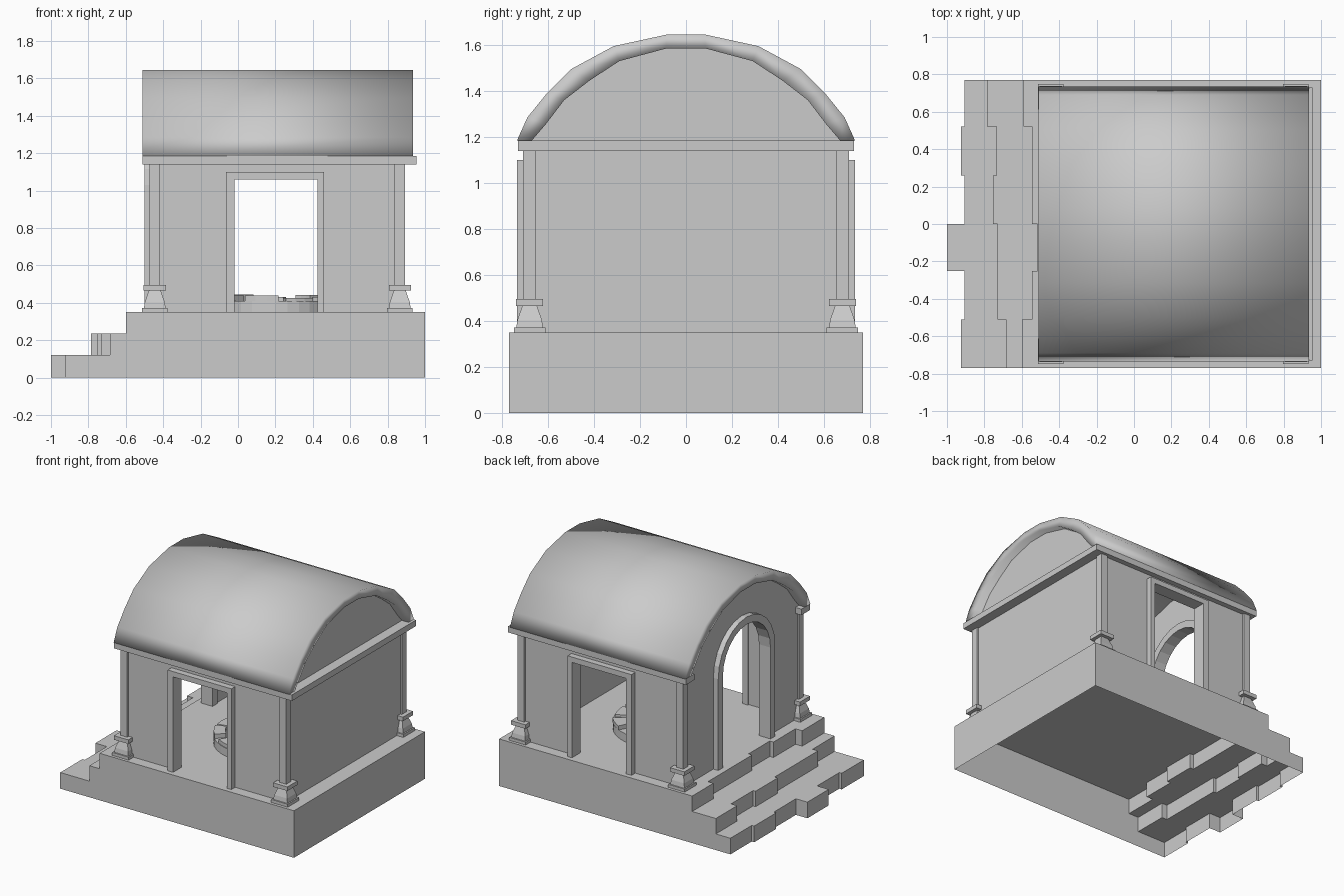
import bpy, bmesh, math, random

if "Cube" in bpy.data.objects:
    bpy.data.objects.remove(bpy.data.objects["Cube"])

random.seed(4)


def finish(name, bm):
    bmesh.ops.remove_doubles(bm, verts=bm.verts, dist=1e-5)
    bmesh.ops.recalc_face_normals(bm, faces=bm.faces)
    mesh = bpy.data.meshes.new(name)
    bm.to_mesh(mesh)
    bm.free()
    ob = bpy.data.objects.new(name, mesh)
    bpy.context.collection.objects.link(ob)
    return ob


def slab(name, pts, axis, a, b):
    """Extrude a 2D outline (u, z) along x or y from a to b."""
    bm = bmesh.new()
    place = (lambda p, t: (t, p[0], p[1])) if axis == 'x' else (lambda p, t: (p[0], t, p[1]))
    lo = [bm.verts.new(place(p, a)) for p in pts]
    hi = [bm.verts.new(place(p, b)) for p in pts]
    bm.faces.new(lo)
    bm.faces.new(hi[::-1])
    n = len(pts)
    for i in range(n):
        j = (i + 1) % n
        bm.faces.new((lo[i], hi[i], hi[j], lo[j]))
    return finish(name, bm)


def rect(u0, u1, z0, z1):
    return [(u0, z0), (u1, z0), (u1, z1), (u0, z1)]


def mirror_half(half):
    return half + [(-u, z) for u, z in reversed(half)]


def arch(r, spring=1.03, n=12):
    return [(-r, F)] + [(-r * math.cos(math.pi * i / n), spring + r * math.sin(math.pi * i / n))
                        for i in range(n + 1)] + [(r, F)]


F = 0.35  # floor height

# Stepped platform: hollow height field, three tiers with uneven edges per strip
ys = [-0.77, -0.51, -0.25, 0.0, 0.26, 0.52, 0.77]
tiers = [(-0.925, -0.685, -0.6), (-0.905, -0.73, -0.545), (-1.0, -0.73, -0.515),
         (-0.905, -0.755, -0.545), (-0.925, -0.735, -0.545), (-0.905, -0.785, -0.59)]
xs = sorted({x for t in tiers for x in t} | {1.0})


def height(i, j):
    if not (0 <= i < len(xs) - 1 and 0 <= j < 6):
        return 0.0
    mid = (xs[i] + xs[i + 1]) / 2
    return (0.0, 0.12, 0.235, F)[sum(mid > t for t in tiers[j])]


bm = bmesh.new()


def quad(*pts):
    bm.faces.new([bm.verts.new(p) for p in pts])


for i in range(len(xs)):
    for j in range(7):
        h, hx, hy = height(i, j), height(i - 1, j), height(i, j - 1)
        x, y = xs[i], ys[j]
        if h:
            quad((x, y, h), (xs[i+1], y, h), (xs[i+1], ys[j+1], h), (x, ys[j+1], h))
        if h != hx:
            quad((x, y, hx), (x, y, h), (x, ys[j+1], h), (x, ys[j+1], hx))
        if h != hy:
            quad((x, y, hy), (xs[i+1], y, hy), (xs[i+1], y, h), (x, y, h))
bmesh.ops.remove_doubles(bm, verts=bm.verts, dist=1e-5)
bmesh.ops.recalc_face_normals(bm, faces=bm.faces)
bmesh.ops.dissolve_limit(bm, angle_limit=0.02, verts=bm.verts, edges=bm.edges)
finish("stepped_platform", bm)

# Side walls with doorway, door frames and side cornices (mirrored in y)
door = [(-0.02, F), (-0.02, 1.06), (0.425, 1.06), (0.425, F)]
frame = [(-0.065, F), (-0.065, 1.1), (0.46, 1.1), (0.46, F)]
wall = [(0.88, F), (0.88, 1.15), (-0.46, 1.15), (-0.46, F)]
for s, side in ((-1, "front"), (1, "back")):
    slab(side + "_wall", door + wall, 'y', s * 0.69, s * 0.645)
    slab(side + "_door_frame", frame + door[::-1], 'y', s * 0.735, s * 0.635)
    slab(side + "_cornice", rect(-0.51, 0.955, 1.14, 1.185), 'y', s * 0.73, s * 0.63)
slab("right_cornice", rect(-0.63, 0.63, 1.14, 1.185), 'x', 0.84, 0.955)

# Barrel roof shell
outer = mirror_half([(-0.735, 1.185), (-0.69, 1.285), (-0.605, 1.39), (-0.5, 1.495), (-0.315, 1.595), (-0.085, 1.645)])
inner = mirror_half([(-0.67, 1.185), (-0.61, 1.255), (-0.53, 1.36), (-0.42, 1.445), (-0.29, 1.53), (-0.085, 1.585)])
bm = bmesh.new()
rings = []
for x in (-0.51, 0.935):
    rings.append([[bm.verts.new((x, y, z)) for y, z in arc] for arc in (outer, inner)])
(o0, i0), (o1, i1) = rings
for k in range(len(outer) - 1):
    for a, b in ((o0, o1), (o1, i1), (i1, i0), (i0, o0)):
        bm.faces.new((a[k], a[k+1], b[k+1], b[k]))
for k in (0, -1):
    bm.faces.new((o0[k], o1[k], i1[k], i0[k]))
roof = finish("barrel_roof", bm)
for p in roof.data.polygons:
    p.use_smooth = True

# Gable walls: solid on the right, arched entrance on the left
gable = [(-0.69, F), (-0.69, 1.185)] + inner + [(0.69, 1.185), (0.69, F)]
slab("right_gable_wall", gable, 'x', 0.835, 0.88)
slab("entrance_wall", gable + arch(0.28)[::-1], 'x', -0.46, -0.415)
slab("entrance_arch_frame", arch(0.335) + arch(0.28)[::-1], 'x', -0.5, -0.405)

# Corner columns on tapered bases
profile = [(0.068, F), (0.068, 0.372), (0.058, 0.372), (0.053, 0.405), (0.032, 0.465),
           (0.059, 0.465), (0.059, 0.495), (0.028, 0.495), (0.028, 1.145)]
for cx, xn in ((-0.445, "left"), (0.865, "right")):
    for cy, yn in ((-0.68, "front"), (0.68, "back")):
        bm = bmesh.new()
        loops = [[bm.verts.new((cx + h * a, cy + h * b, z))
                  for a, b in ((-1, -1), (1, -1), (1, 1), (-1, 1))] for h, z in profile]
        for l0, l1 in zip(loops, loops[1:]):
            for k in range(4):
                bm.faces.new((l0[k], l0[(k+1) % 4], l1[(k+1) % 4], l1[k]))
        bm.faces.new(loops[0])
        bm.faces.new(loops[-1])
        finish(f"{yn}_{xn}_column", bm)


# Round stone pit inside, with uneven rim stones
def ring_part(bm, a0, a1, r0, r1, z0, z1, n):
    m = [[bm.verts.new((0.2 + r * math.cos(a), r * math.sin(a), z))
          for r, z in ((r0, z0), (r1, z0), (r1, z1), (r0, z1))]
         for a in (a0 + (a1 - a0) * i / n for i in range(n + 1))]
    for p, q in zip(m, m[1:]):
        for k in range(4):
            bm.faces.new((p[k], p[(k+1) % 4], q[(k+1) % 4], q[k]))
    if a1 - a0 < 6:
        bm.faces.new(m[0])
        bm.faces.new(m[-1])


bm = bmesh.new()
ring_part(bm, 0, math.tau, 0.25, 0.33, F, 0.41, 32)
finish("pit_ring", bm)
for i in range(9):
    bm = bmesh.new()
    a = math.tau * i / 9
    ring_part(bm, a, a + random.uniform(0.4, 0.6), random.uniform(0.23, 0.26),
              random.uniform(0.31, 0.335), 0.41, random.uniform(0.425, 0.445), 3)
    finish(f"rim_stone_{i + 1}", bm)
